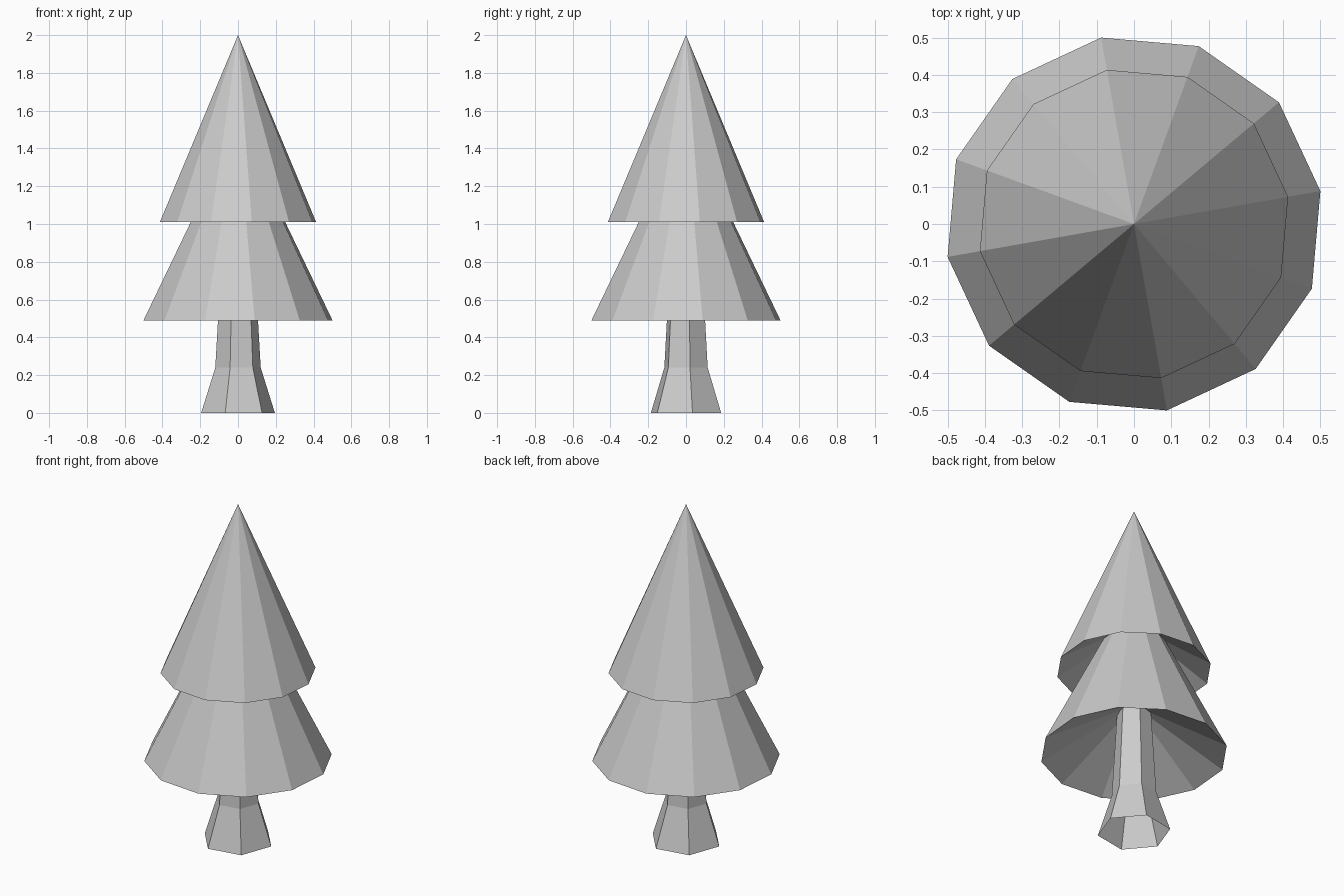
import bpy
import bmesh
from math import cos, sin, radians

cube = bpy.data.objects.get("Cube")
if cube:
    bpy.data.objects.remove(cube)

grey = bpy.data.materials.new("light grey")
grey.use_nodes = True
colour = (0.6, 0.6, 0.6, 1.0)
grey.diffuse_color = colour
grey.node_tree.nodes["Principled BSDF"].inputs["Base Color"].default_value = colour

TURN = radians(10)


def lathe(name, sides, profile):
    """Spin (radius, height) points into a faceted shell; zero radius is a tip."""
    bm = bmesh.new()
    rings = []
    for r, z in profile:
        if r == 0:
            rings.append([bm.verts.new((0, 0, z))] * sides)
        else:
            angles = [TURN + radians(360 * i / sides) for i in range(sides)]
            rings.append([bm.verts.new((r * cos(a), r * sin(a), z)) for a in angles])
    for low, high in zip(rings, rings[1:]):
        for i in range(sides):
            j = (i + 1) % sides
            corners = dict.fromkeys((low[i], low[j], high[j], high[i]))
            bm.faces.new(list(corners))
    mesh = bpy.data.meshes.new(name)
    bm.to_mesh(mesh)
    bm.free()
    mesh.materials.append(grey)
    obj = bpy.data.objects.new(name, mesh)
    bpy.context.collection.objects.link(obj)
    return obj


# Flared six-sided trunk, open at the base
lathe("trunk", 6, [(0.198, 0), (0.122, 0.24), (0.092, 0.76)])

# Two foliage tiers: hollowed underside, rim, then pointed tip
lathe("lower_foliage", 12, [(0, 0.79), (0.508, 0.49), (0, 1.53)])
lathe("upper_foliage", 12, [(0, 1.29), (0.42, 1.01), (0, 2.0)])
